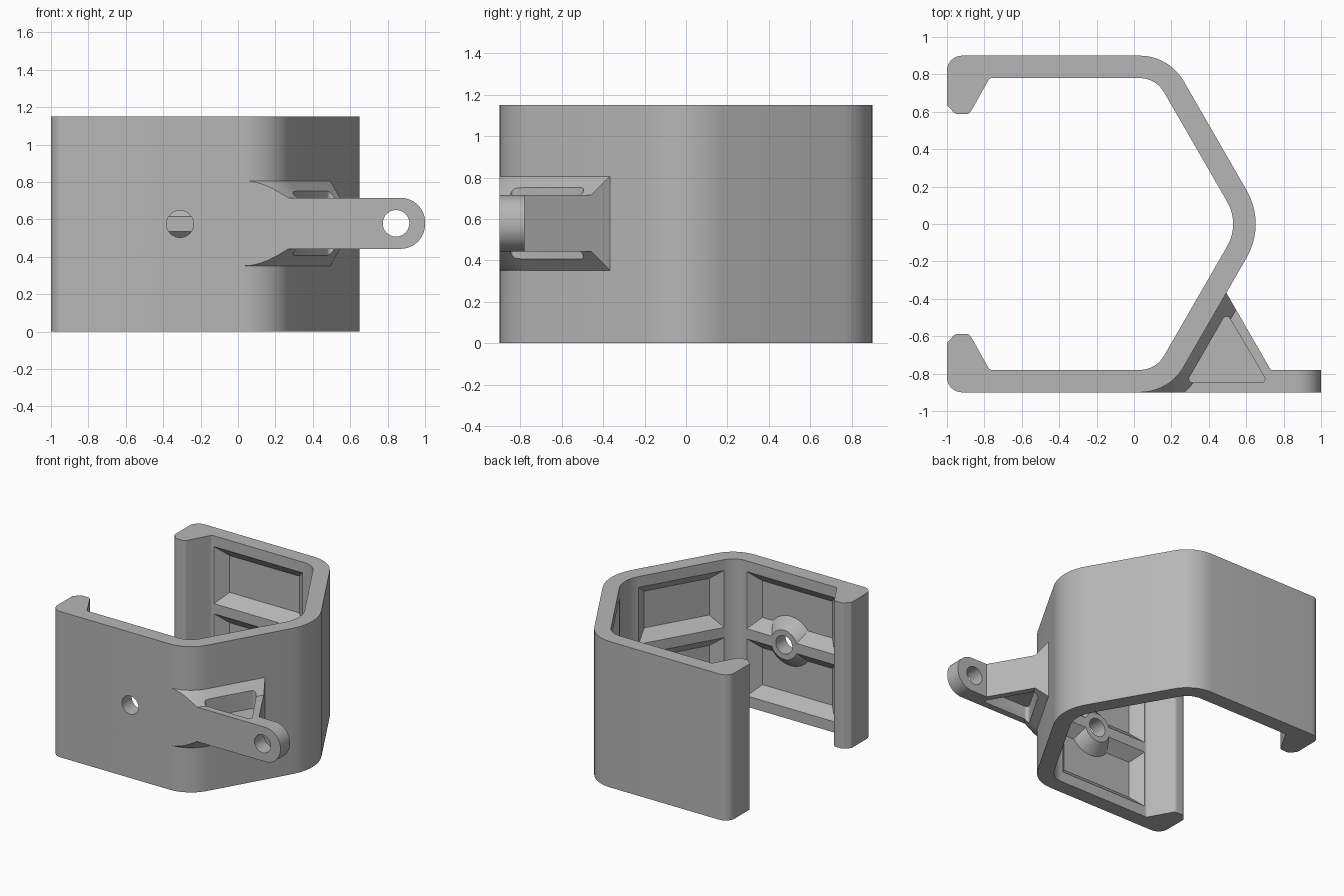
import bpy, bmesh, math
from mathutils import Vector

HEIGHT, MID = 1.15, 0.575
C60, S60 = 0.5, math.sqrt(0.75)

if "Cube" in bpy.data.objects:
    bpy.data.objects.remove(bpy.data.objects["Cube"])

grey = bpy.data.materials.new("plain_grey")
grey.use_nodes = True
grey.diffuse_color = (0.47, 0.47, 0.47, 1)
grey.node_tree.nodes["Principled BSDF"].inputs["Base Color"].default_value = (0.47, 0.47, 0.47, 1)


def finish(name, bm):
    bmesh.ops.recalc_face_normals(bm, faces=bm.faces)
    mesh = bpy.data.meshes.new(name)
    bm.to_mesh(mesh)
    bm.free()
    mesh.materials.append(grey)
    obj = bpy.data.objects.new(name, mesh)
    bpy.context.collection.objects.link(obj)
    return obj


def loft(bm, rings):
    """Closed solid through a list of rings with equal point counts."""
    rows = [[bm.verts.new(p) for p in ring] for ring in rings]
    n = len(rows[0])
    for a, b in zip(rows, rows[1:]):
        for i in range(n):
            j = (i + 1) % n
            bm.faces.new((a[i], a[j], b[j], b[i]))
    bm.faces.new(rows[0])
    bm.faces.new(rows[-1])
    return bm


def solid(name, rings):
    return finish(name, loft(bmesh.new(), rings))


def fillet(corners, segs=10):
    """Round each (x, y, radius) corner of a polygon."""
    out = []
    for i, (x, y, r) in enumerate(corners):
        p = Vector((x, y))
        a = (Vector(corners[i - 1][:2]) - p).normalized()
        b = (Vector(corners[(i + 1) % len(corners)][:2]) - p).normalized()
        half = a.angle(b) / 2
        centre = p + (a + b).normalized() * r / math.sin(half)
        start = p + a * r / math.tan(half) - centre
        end = p + b * r / math.tan(half) - centre
        sweep = start.angle_signed(end)
        for k in range(segs + 1):
            t = -sweep * k / segs
            out.append((centre.x + start.x * math.cos(t) - start.y * math.sin(t),
                        centre.y + start.x * math.sin(t) + start.y * math.cos(t)))
    return out


def prism_z(name, pts, lo, hi):
    return solid(name, [[(x, y, z) for x, y in pts] for z in (lo, hi)])


def prism_y(name, pts, lo, hi):
    return solid(name, [[(x, y, z) for x, z in pts] for y in (lo, hi)])


def cone_y(name, x, z, stations, segs=40):
    """Round solid along y from (y, radius) stations."""
    turn = [2 * math.pi * k / segs for k in range(segs)]
    return solid(name, [[(x + r * math.cos(t), y, z + r * math.sin(t)) for t in turn]
                        for y, r in stations])


def combine(target, tool, operation):
    mod = target.modifiers.new(operation, "BOOLEAN")
    mod.operation, mod.solver, mod.object = operation, "EXACT", tool
    bpy.context.view_layer.update()
    result = bpy.data.meshes.new_from_object(
        target.evaluated_get(bpy.context.evaluated_depsgraph_get()))
    target.modifiers.clear()
    target.data = result
    bpy.data.objects.remove(tool)


def smooth(obj):
    bpy.ops.object.select_all(action="DESELECT")
    obj.select_set(True)
    bpy.context.view_layer.objects.active = obj
    bpy.ops.object.shade_smooth_by_angle(angle=math.radians(25))


# Clip wall: half outline from outer nose round the hook to inner nose, mirrored
half = [(0.706, 0, 0.36), (0.187, 0.9, 0.27), (-1, 0.9, 0.08), (-1, 0.635, 0.02),
        (-0.955, 0.588, 0.03), (-0.88, 0.588, 0.03), (-0.772, 0.78, 0.02),
        (0.117, 0.78, 0.15), (0.567, 0, 0.24)]
outline = half + [(x, -y, r) for x, y, r in reversed(half[1:-1])]
wall = prism_z("clip_wall", fillet(outline), 0, HEIGHT)

# Tapered pockets, an upper and a lower one in each of the four inner walls
DEPTH, OVER = 0.08, 0.01


def pocket(a, b, into, lo, hi):
    a, b, into = Vector(a), Vector(b), Vector(into)
    u = (b - a).normalized()
    rings = []
    for d in (-OVER, DEPTH):
        p, q = a + u * d + into * d, b - u * d + into * d
        rings.append([(p.x, p.y, lo + d), (q.x, q.y, lo + d),
                      (q.x, q.y, hi - d), (p.x, p.y, hi - d)])
    return solid("pocket_cutter", rings)


for s in (1, -1):
    for lo, hi in ((0.085, MID - 0.04), (MID + 0.04, HEIGHT - 0.085)):
        combine(wall, pocket((-0.755, 0.78 * s), (0.015, 0.78 * s), (0, s), lo, hi), "DIFFERENCE")
        combine(wall, pocket((0.16, 0.705 * s), (0.497, 0.12 * s), (S60, C60 * s), lo, hi),
                "DIFFERENCE")

# Conical boss and screw hole in the front wall
combine(wall, cone_y("boss", -0.31, MID, [(-0.87, 0.205), (-0.78, 0.115)]), "UNION")
combine(wall, cone_y("screw_hole", -0.31, MID, [(-1, 0.072), (-0.6, 0.072)]), "DIFFERENCE")
smooth(wall)

# Triangular gusset between the slanted wall and the lug
LOW, TOP = 0.443, 0.715
CZ = (LOW + TOP) / 2
lug = prism_z("side_lug", [(0.48, -0.375), (0.492, -0.365), (0.731, -0.78),
                           (0.731, -0.82), (0.24, -0.82), (0.24, -0.79)], LOW, TOP)

# Flare that follows the wall corner, trimmed to the front and to the gusset face
stations = []
for k in range(13):
    t = math.radians(-90 + 5 * k)
    n = Vector((math.cos(t), math.sin(t), 0))
    stations.append((Vector((0.031, -0.63, 0)) + n * 0.27, n))
stations.append((Vector((0.591, -0.2, 0)), n))
section = [(-0.03, -0.227), (0, -0.227), (0.09, -0.136), (0.09, 0.136), (0, 0.227), (-0.03, 0.227)]
bm = loft(bmesh.new(), [[p + n * d + Vector((0, 0, CZ + z)) for d, z in section]
                        for p, n in stations])
for co, no in (((0, -0.9, 0), (0, -1, 0)), ((0.492, -0.365, 0), (S60, C60, 0))):
    bmesh.ops.bisect_plane(bm, geom=bm.verts[:] + bm.edges[:] + bm.faces[:],
                           plane_co=co, plane_no=no, clear_outer=True)
    bmesh.ops.holes_fill(bm, edges=[e for e in bm.edges if e.is_boundary])
combine(lug, finish("flare", bm), "UNION")

# Flat ear with a rounded end
ear = fillet([(0.12, LOW, 0.001), (1, LOW, 0.13), (1, TOP, 0.13), (0.12, TOP, 0.001)], 14)
combine(lug, prism_y("ear", ear, -0.9, -0.78), "UNION")
combine(lug, cone_y("ear_hole", 0.845, CZ, [(-1, 0.071), (-0.6, 0.071)]), "DIFFERENCE")

# Triangular recesses above and below a central web
tri = fillet([(0.495, -0.475, 0.02), (0.715, -0.848, 0.02), (0.28, -0.848, 0.02)], 5)
for lo, hi in ((CZ + 0.03, 1), (0.1, CZ - 0.03)):
    combine(lug, prism_z("recess", tri, lo, hi), "DIFFERENCE")
smooth(lug)
